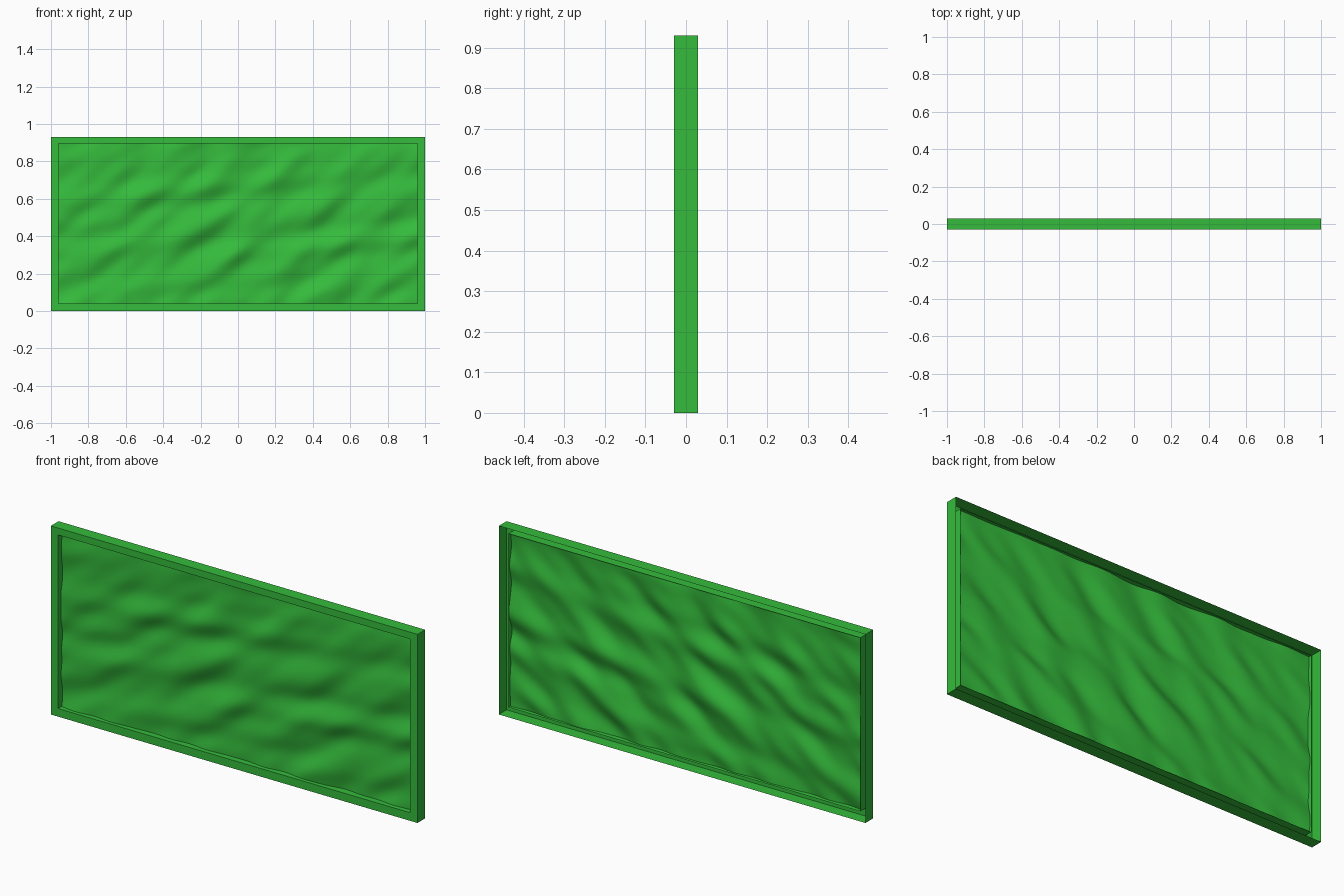
import bpy, bmesh, math, random

if "Cube" in bpy.data.objects:
    bpy.data.objects.remove(bpy.data.objects["Cube"])

random.seed(4)
W, H, D = 1.0, 0.93, 0.03      # half width, height, half depth
RIM = 0.04                     # width of the frame's front face

mat = bpy.data.materials.new("green")
mat.diffuse_color = (0.035, 0.5, 0.045, 1)
mat.use_nodes = True
mat.node_tree.nodes["Principled BSDF"].inputs["Base Color"].default_value = mat.diffuse_color


def make_object(name, bm):
    mesh = bpy.data.meshes.new(name)
    bm.to_mesh(mesh)
    bm.free()
    mesh.materials.append(mat)
    obj = bpy.data.objects.new(name, mesh)
    bpy.context.collection.objects.link(obj)
    return obj


# Frame: thin folded channel (outer wall, front face, inner lip), open at the back
bm = bmesh.new()
rings = []
for inset, y in [(0, D), (0, -D), (RIM, -D), (RIM, 0.013)]:
    x, lo, hi = W - inset, inset, H - inset * 0.85
    rings.append([bm.verts.new(c) for c in
                  [(-x, y, lo), (x, y, lo), (x, y, hi), (-x, y, hi)]])
for a, b in zip(rings, rings[1:]):
    for i in range(4):
        j = (i + 1) % 4
        bm.faces.new((a[i], a[j], b[j], b[i]))
bmesh.ops.recalc_face_normals(bm, faces=bm.faces)
# the front face must look towards -y
front = min(bm.faces, key=lambda f: f.calc_center_median().y)
if front.normal.y > 0:
    bmesh.ops.reverse_faces(bm, faces=bm.faces)
make_object("frame", bm)

# Rippled panel: sum of waves whose crests lean up towards the right
waves = []
for _ in range(22):
    angle = math.radians(random.gauss(117, 24))
    k = 2 * math.pi / random.uniform(0.09, 0.3)
    waves.append((k * math.cos(angle), k * math.sin(angle),
                  random.uniform(0, 2 * math.pi), 0.055 / k))


def ripple(x, z):
    return sum(a * math.sin(kx * x + kz * z + p) for kx, kz, p, a in waves)


bm = bmesh.new()
bmesh.ops.create_grid(bm, x_segments=150, y_segments=68, size=1)
for v in bm.verts:
    x = v.co.x * (W - RIM)
    z = RIM + (v.co.y + 1) / 2 * (H - RIM * 1.85)
    v.co = (x, -0.003 + ripple(x, z), z)
for f in bm.faces:
    f.smooth = True
make_object("rippled_panel", bm)
